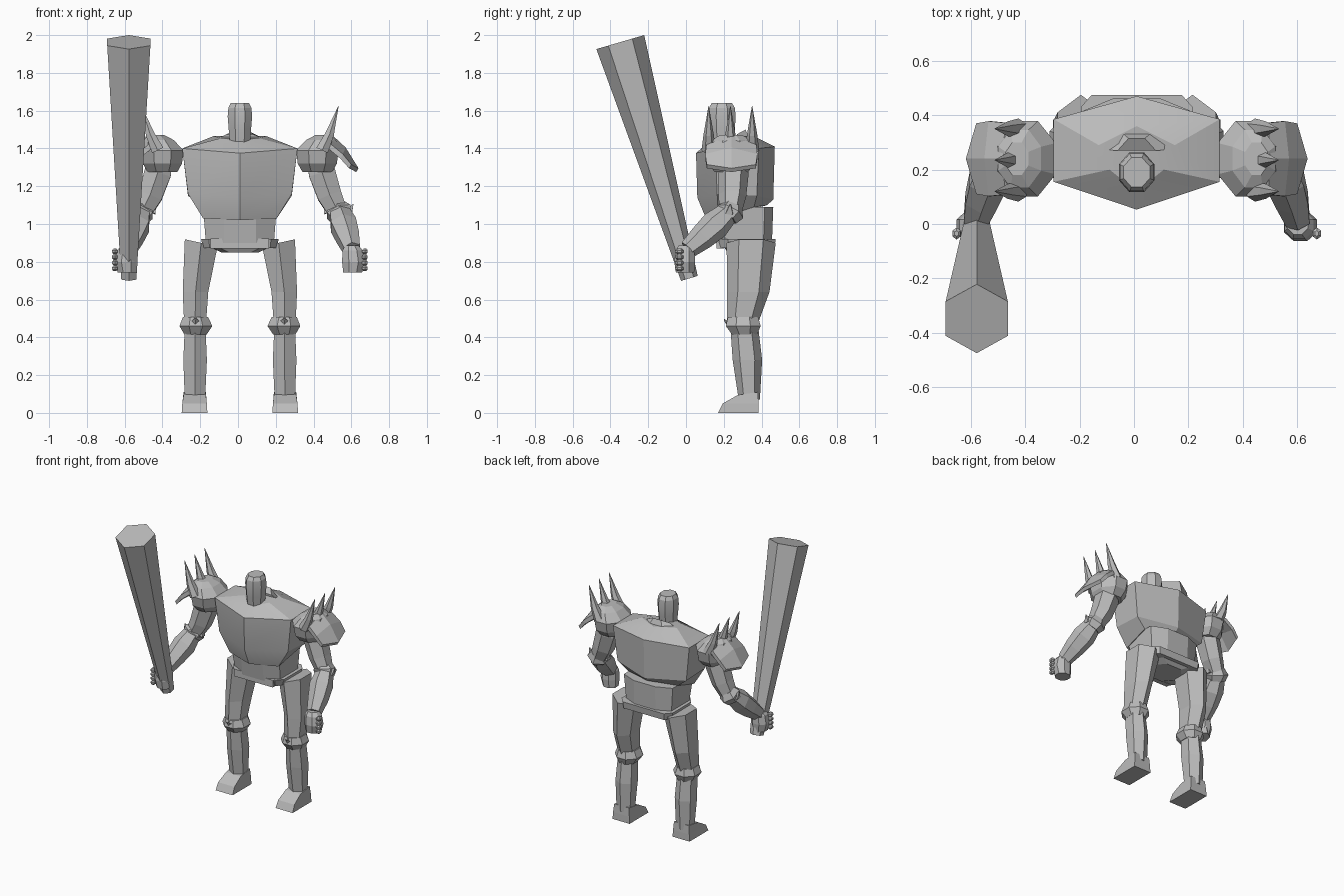
import bpy, bmesh, math
from mathutils import Vector

CX = 0.01  # symmetry plane of the figure
grey = bpy.data.materials.new("stone_grey")
grey.diffuse_color = (0.5, 0.5, 0.5, 1)


def loft(name, rings, side=1, smooth=0):
    """Skin a stack of equal-length rings, cap both ends; x is relative to CX."""
    bm = bmesh.new()
    vs = [[bm.verts.new((CX + side * p[0], p[1], p[2])) for p in r] for r in rings]
    n = len(vs[0])
    for a, b in zip(vs, vs[1:]):
        for i in range(n):
            j = (i + 1) % n
            bm.faces.new((a[i], a[j], b[j], b[i]))
    bm.faces.new(vs[0])
    bm.faces.new(vs[-1])
    bmesh.ops.remove_doubles(bm, verts=bm.verts, dist=1e-4)
    bmesh.ops.recalc_face_normals(bm, faces=bm.faces)
    me = bpy.data.meshes.new(name)
    bm.to_mesh(me)
    bm.free()
    me.materials.append(grey)
    ob = bpy.data.objects.new(name, me)
    bpy.context.collection.objects.link(ob)
    if smooth:
        bpy.ops.object.select_all(action='DESELECT')
        ob.select_set(True)
        bpy.context.view_layer.objects.active = ob
        bpy.ops.object.shade_smooth_by_angle(angle=math.radians(smooth))
    return ob


def ring(x, y, z, rx, ry, n=6, start=0.5, slope=0.0):
    """Horizontal ring; slope tilts it along x."""
    out = []
    for i in range(n):
        a = 2 * math.pi * (i + start) / n
        dx = rx * math.cos(a)
        out.append((x + dx, y + ry * math.sin(a), z + slope * dx))
    return out


def tube(name, path, n=6, side=1, start=0.5):
    """Tube square to its path; path items are (x, y, z, radius)."""
    pts = [Vector(p[:3]) for p in path]
    rings = []
    for i, p in enumerate(pts):
        d = (pts[min(i + 1, len(pts) - 1)] - pts[max(i - 1, 0)]).normalized()
        u = (Vector((1, 0, 0)) - d * d.x).normalized()
        v = d.cross(u)
        rings.append([p + path[i][3] * (u * math.cos(t) + v * math.sin(t))
                      for t in (2 * math.pi * (k + start) / n for k in range(n))])
    return loft(name, rings, side)


def mirrored(half):
    """Close a half outline (front to back, x >= 0) across the centre."""
    return half + [(-x, y, z) for x, y, z in reversed(half) if x > 0]


# chest: pointed hexagonal plan, rising to the neck
chest = [
    [(0, .11, 1.02), (.195, .17, 1.03), (.20, .36, 1.09), (0, .43, 1.10)],
    [(0, .06, 1.14), (.275, .165, 1.16), (.275, .375, 1.15), (0, .462, 1.13)],
    [(0, .053, 1.375), (.305, .155, 1.40), (.305, .385, 1.40), (0, .47, 1.41)],
    [(0, .12, 1.435), (.10, .20, 1.455), (.14, .29, 1.465), (0, .36, 1.465)],
]
loft("chest", [mirrored(r) for r in chest], smooth=25)

# raised collar behind the neck
loft("collar", [
    [(-.15, .275, 1.44), (.15, .275, 1.44), (.06, .34, 1.44), (-.06, .34, 1.44)],
    [(-.07, .27, 1.475), (.07, .27, 1.475), (.03, .315, 1.50), (-.03, .315, 1.50)]])

# abdomen, belt and crotch share an eight-sided plan
def waist(z, w, wf, front, back):
    return mirrored([(wf, front, z), (w, front + .05, z), (w, back - .045, z), (wf, back, z)])

loft("abdomen", [waist(.90, .18, .085, .16, .455), waist(1.09, .195, .085, .13, .462)])
loft("belt", [waist(.872, .195, .16, .185, .468), waist(.92, .205, .165, .17, .475)])
loft("crotch", [waist(.85, .10, .06, .22, .42), waist(.88, .16, .12, .20, .45)])
loft("belt_buckle", [
    [(-.155, .162, z), (.155, .162, z), (.155, .20, z), (-.155, .20, z)] for z in (.87, .922)])

# head: eight-sided, tapering at crown and chin
loft("head", [ring(0, .19, z, rx, ry, 8) for z, rx, ry in
              [(1.42, .058, .062), (1.50, .064, .074), (1.57, .070, .079),
               (1.615, .066, .074), (1.64, .052, .058)]], smooth=20)

for s, tag in ((1, "left"), (-1, "right")):
    # legs
    loft("thigh_" + tag, [
        ring(.237, .302, .49, .068, .085),
        ring(.235, .33, .64, .078, .112),
        ring(.205, .345, .90, .100, .130, slope=.22)], s)
    loft("knee_" + tag, [
        ring(.235, .31, .415, .064, .072, 8),
        ring(.233, .303, .46, .094, .100, 8),
        ring(.235, .302, .508, .072, .086, 8)], s)
    # front knee point
    loft("knee_point_" + tag, [
        [(.20, .235, .475), (.27, .235, .475), (.235, .235, .43)],
        [(.23, .20, .50), (.24, .20, .50), (.235, .20, .49)]], s)
    loft("shin_" + tag, [
        ring(.238, .335, .07, .062, .056),
        ring(.237, .325, .28, .072, .078),
        ring(.237, .31, .44, .064, .074)], s)
    # foot: flat sole with a sloping instep
    loft("foot_" + tag, [
        [(.172, .17, 0), (.308, .17, 0), (.308, .385, 0), (.172, .385, 0)],
        [(.175, .195, .05), (.305, .195, .05), (.305, .384, .05), (.175, .384, .05)],
        [(.18, .275, .095), (.298, .275, .095), (.298, .38, .11), (.18, .38, .11)]], s)

    # arms
    tube("upper_arm_" + tag, [(.41, .25, 1.38, .07), (.435, .25, 1.27, .082),
                              (.475, .245, 1.15, .074), (.52, .235, 1.06, .058)], 6, s)
    tube("elbow_guard_" + tag, [(.51, .245, 1.095, .055), (.523, .235, 1.065, .076),
                                (.535, .215, 1.035, .06)], 6, s)
    # thorn on each side of the elbow
    for k, (ex, tx) in enumerate(((.465, .445), (.575, .60))):
        tube(f"elbow_thorn_{tag}_{k}", [(ex, .23, 1.06, .028), (tx, .235, 1.105, .002)], 4, s)
    tube("forearm_" + tag, [(.525, .235, 1.07, .056), (.548, .155, .995, .078),
                            (.572, .085, .93, .068), (.593, .01, .865, .05)], 6, s)
    # fist with four knuckles
    loft("fist_" + tag, [
        ring(.597, -.005, .742, .054, .052, 8),
        ring(.602, -.007, .80, .066, .060, 8),
        ring(.597, -.005, .86, .058, .054, 8),
        ring(.592, .0, .885, .040, .042, 8)], s)
    for k in range(4):
        z = .765 + .03 * k
        loft(f"knuckle_{tag}_{k}", [
            ring(.662, -.035, z + dz, r, r * 1.3, 6)
            for dz, r in ((-.015, .008), (-.006, .017), (.006, .017), (.015, .008))], s)

    # rounded shoulder cap
    loft("shoulder_cap_" + tag, [
        ring(.41, .24, 1.275, .085, .095, 8),
        ring(.41, .24, 1.32, .112, .135, 8),
        ring(.41, .24, 1.39, .122, .150, 8),
        ring(.43, .24, 1.445, .085, .115, 8),
        ring(.44, .24, 1.47, .045, .065, 8)], s)
    # flared outer plate: three-point front-to-back section swept outward
    def strip(x, z, peak_x, peak_z, half, t=.025):
        top = [(x, .24 - half, z), (peak_x, .24, peak_z), (x, .24 + half, z)]
        return top + [(a - .012, b, c - t) for a, b, c in reversed(top)]

    loft("shoulder_plate_" + tag, [
        strip(.39, 1.43, .40, 1.47, .105),
        strip(.485, 1.42, .49, 1.47, .132),
        strip(.545, 1.37, .56, 1.405, .138),
        strip(.59, 1.315, .628, 1.295, .13, .02)], s)
    # row of leaning spikes
    for k, y in enumerate((.12, .235, .35)):
        tube(f"shoulder_spike_{tag}_{k}", [(.435, y, 1.39, .038), (.475, y, 1.475, .027),
                                           (.522, y, 1.625, .001)], 6, s)

# club: tapered hexagonal bar held in the right fist
tube("club", [(-.588, .018, .712, .046), (-.588, -.348, 1.963, .132)], 6)
